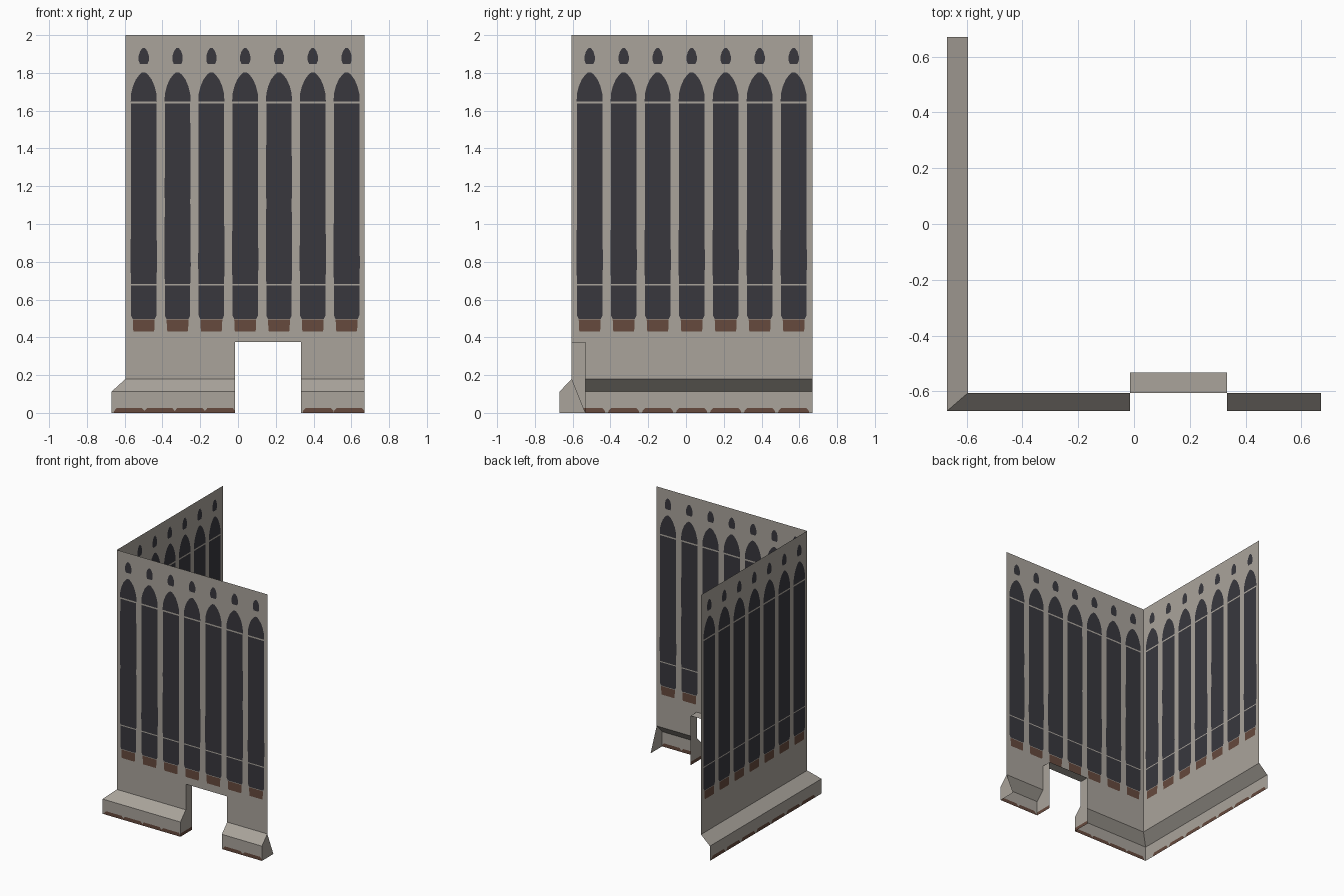
import bpy, bmesh

if "Cube" in bpy.data.objects:
    bpy.data.objects.remove(bpy.data.objects["Cube"])

def material(name, rgb):
    m = bpy.data.materials.new(name)
    m.diffuse_color = (*rgb, 1)
    m.use_nodes = True
    m.node_tree.nodes["Principled BSDF"].inputs["Base Color"].default_value = m.diffuse_color
    return m

STONE, DARK, BROWN = 0, 1, 2
MATS = [material("stone", (0.40, 0.37, 0.33)),
        material("dark_window", (0.040, 0.039, 0.048)),
        material("brown_sill", (0.132, 0.068, 0.047))]

# Main dimensions
END, OUT = 0.67, -0.67          # free wall ends, outer plinth face
FX, FY = -0.595, -0.605         # left wall plane, front wall plane
D0, D1, DZ, DY = -0.015, 0.333, 0.375, -0.532   # doorway
P1, P2, TOP = 0.112, 0.18, 2.0  # plinth heights, wall top

# Painted shapes per bay, as (colour, [(z, half width), ...]) from bottom to top
WINDOWS = [
    (BROWN, [(0.43, 0.053), (0.44, 0.056), (0.494, 0.058)]),
    (DARK, [(0.498, 0.059), (0.515, 0.067), (0.674, 0.067)]),
    (DARK, [(0.682, 0.067), (0.78, 0.070), (1.13, 0.067), (1.14, 0.068), (1.637, 0.067)]),
    (DARK, [(1.648, 0.069), (1.69, 0.067), (1.73, 0.057), (1.765, 0.042),
            (1.79, 0.023), (1.803, 0.008)]),
    (DARK, [(1.848, 0.020), (1.865, 0.027), (1.89, 0.027), (1.915, 0.019), (1.931, 0.007)]),
]
STAINS = [(BROWN, [(0.0, 0.082), (0.01, 0.081), (0.027, 0.066)])]

def face(bm, pts, mat=STONE):
    f = bm.faces.new([bm.verts.new(p) for p in pts])
    f.material_index = mat

def finish(bm, name):
    bmesh.ops.remove_doubles(bm, verts=bm.verts, dist=1e-5)
    me = bpy.data.meshes.new(name)
    bm.to_mesh(me)
    bm.free()
    for m in MATS:
        me.materials.append(m)
    bpy.context.collection.objects.link(bpy.data.objects.new(name, me))

def quad(bm, place, a, b, c, d, za, zb, mat=STONE, flip=False):
    """Quad from a..b at height za to c..d at height zb."""
    pts = [place(a, za), place(b, za), place(d, zb), place(c, zb)]
    face(bm, pts[::-1] if flip else pts, mat)

def bays(bm, place, u0, u1, c0, pitch, n, shapes, z0, z1, flip=False):
    """A flat sheet split into bays, each with the shapes cut in as faces."""
    for i in range(n):
        c = c0 + i * pitch
        a = u0 if i == 0 else c - pitch / 2
        b = u1 if i == n - 1 else c + pitch / 2
        z = z0
        for mat, prof in shapes:
            if prof[0][0] > z:
                quad(bm, place, a, b, a, b, z, prof[0][0], STONE, flip)
            for (za, ha), (zb, hb) in zip(prof, prof[1:]):
                la, lb = max(a, c - ha), max(a, c - hb)
                ra, rb = min(b, c + ha), min(b, c + hb)
                quad(bm, place, a, la, a, lb, za, zb, STONE, flip)
                quad(bm, place, la, ra, lb, rb, za, zb, mat, flip)
                quad(bm, place, ra, b, rb, b, za, zb, STONE, flip)
            z = prof[-1][0]
        quad(bm, place, a, b, a, b, z, z1, STONE, flip)

front = lambda u, z: (u, FY, z)
side = lambda u, z: (FX, u, z)
front_out = lambda u, z: (u, OUT, z)
side_out = lambda u, z: (OUT, u, z)

# Front wall with windows above and doorway gap below
bm = bmesh.new()
bays(bm, front, FX, END, -0.499, 0.179, 7, WINDOWS, DZ, TOP)
for a, b in ((FX, D0), (D1, END)):
    quad(bm, front, a, b, a, b, P2, DZ)
finish(bm, "front_wall")

# Left wall
bm = bmesh.new()
bays(bm, side, FY, END, -0.51, 0.18, 7, WINDOWS, P2, TOP, True)
finish(bm, "left_wall")

# Front plinth on both sides of the doorway, with the closed right end
bm = bmesh.new()
bays(bm, front_out, OUT, D0, -0.575, 0.160, 4, STAINS, 0, P1)
bays(bm, front_out, D1, END, 0.425, 0.164, 2, STAINS, 0, P1)
for a, a_top, b in ((OUT, FX, D0), (D1, D1, END)):
    face(bm, [(a, OUT, P1), (b, OUT, P1), (b, FY, P2), (a_top, FY, P2)])
face(bm, [(END, OUT, 0), (END, DY, 0), (END, FY, P2), (END, OUT, P1)])
finish(bm, "front_plinth")

# Left plinth, mitred at the corner
bm = bmesh.new()
bays(bm, side_out, OUT, END, -0.51, 0.18, 7, STAINS, 0, P1, True)
face(bm, [(OUT, END, P1), (OUT, OUT, P1), (FX, FY, P2), (FX, END, P2)])
finish(bm, "left_plinth")

# Doorway jambs with a brown foot, and the lintel underside
bm = bmesh.new()
for x, flip in ((D0, False), (D1, True)):
    foot = [(x, OUT, 0), (x, DY, 0), (x, DY, 0.025), (x, OUT, 0.025)]
    body = [(x, OUT, 0.025), (x, DY, 0.025), (x, DY, DZ), (x, FY, DZ),
            (x, FY, P2), (x, OUT, P1)]
    face(bm, foot[::-1] if flip else foot, BROWN)
    face(bm, body[::-1] if flip else body)
face(bm, [(D0, FY, DZ), (D0, DY, DZ), (D1, DY, DZ), (D1, FY, DZ)])
finish(bm, "doorway_reveal")
